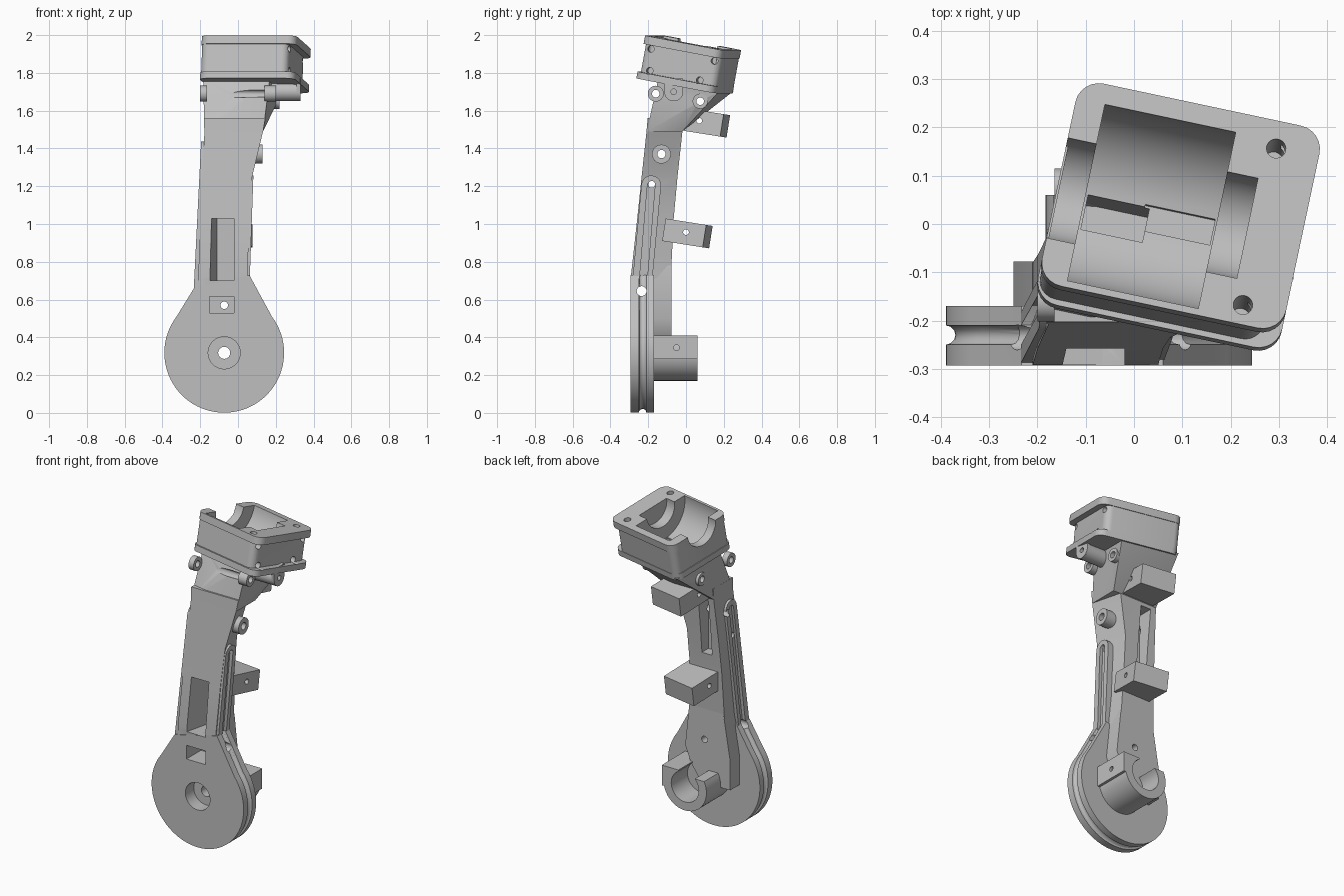
import bpy, bmesh
from math import radians, sin, cos, pi
from mathutils import Vector, Matrix

if "Cube" in bpy.data.objects:
    bpy.data.objects.remove(bpy.data.objects["Cube"])

grey = bpy.data.materials.new("matte grey")
grey.use_nodes = True
grey.diffuse_color = (0.52, 0.52, 0.52, 1)
grey.node_tree.nodes["Principled BSDF"].inputs["Base Color"].default_value = (0.52, 0.52, 0.52, 1)
parts = {}


def finish(name, bm, solid=True):
    bmesh.ops.recalc_face_normals(bm, faces=bm.faces)
    me = bpy.data.meshes.new(name)
    bm.to_mesh(me)
    bm.free()
    me.materials.append(grey)
    ob = bpy.data.objects.new(name, me)
    bpy.context.collection.objects.link(ob)
    if solid:
        parts[name] = ob
    else:
        ob.hide_render = True
    return ob


def loft(name, rings, solid=True):
    bm = bmesh.new()
    vs = [[bm.verts.new(p) for p in r] for r in rings]
    n = len(vs[0])
    for a, b in zip(vs, vs[1:]):
        for i in range(n):
            j = (i + 1) % n
            bm.faces.new((a[i], a[j], b[j], b[i]))
    bm.faces.new(vs[0][::-1])
    bm.faces.new(vs[-1])
    return finish(name, bm, solid)


def hull(name, pts, solid=True):
    bm = bmesh.new()
    for p in pts:
        bm.verts.new(p)
    res = bmesh.ops.convex_hull(bm, input=bm.verts)
    junk = {g for g in res["geom_interior"] if isinstance(g, bmesh.types.BMVert)}
    bmesh.ops.delete(bm, geom=list(junk), context="VERTS")
    bmesh.ops.dissolve_limit(bm, angle_limit=0.01, verts=bm.verts, edges=bm.edges)
    return finish(name, bm, solid)


def block(name, x, y, z, m=Matrix(), solid=True):
    return hull(name, [m @ Vector((a, b, c)) for a in x for b in y for c in z], solid)


def cyl(name, p, q, r, solid=True, n=40):
    p, q = Vector(p), Vector(q)
    rot = (q - p).to_track_quat("Z", "Y")
    ring = [rot @ Vector((r * cos(2 * pi * i / n), r * sin(2 * pi * i / n), 0)) for i in range(n)]
    return loft(name, [[p + v for v in ring], [q + v for v in ring]], solid)


def slab(name, u, v, z, rad, m):
    # plate with rounded corners
    ring = []
    for k, (sx, sy) in enumerate(((1, 1), (0, 1), (0, 0), (1, 0))):
        cx = u[sx] + (-rad if sx else rad)
        cy = v[sy] + (-rad if sy else rad)
        for i in range(7):
            a = pi / 2 * (k + i / 6)
            ring.append((cx + rad * cos(a), cy + rad * sin(a)))
    return loft(name, [[m @ Vector((a, b, h)) for a, b in ring] for h in z])


def pill(name, p, q, r, xs, lean, solid=True):
    # rounded strip in the side plane, its x sliding with height
    a0 = (Vector(q) - Vector(p)).angle_signed(Vector((1, 0)))
    ring = [(c[0] + r * cos(a0 + s + pi * i / 10), c[1] + r * sin(a0 + s + pi * i / 10))
            for c, s in ((q, -pi / 2), (p, pi / 2)) for i in range(11)]
    return loft(name, [[(x + lean * (z - 0.7), y, z) for y, z in ring] for x in xs], solid)


def cut(cutters, names):
    for name in names:
        ob = parts[name]
        bpy.context.view_layer.objects.active = ob
        for c in cutters:
            mod = ob.modifiers.new("cut", "BOOLEAN")
            mod.operation = "DIFFERENCE"
            mod.solver = "EXACT"
            mod.object = c
            bpy.ops.object.modifier_apply(modifier=mod.name)
    for c in cutters:
        bpy.data.objects.remove(c)


def xhole(y, z, r, x=(-0.5, 0.5)):
    return cyl("cutter", (x[0], y, z), (x[1], y, z), r, False, 24)


# grooved pulley wheel with a tapering shoulder
CX, CZ, R = -0.073, 0.318, 0.317


def teardrop(y, inset):
    pts = [(0.06 - inset, 0.73), (-0.233 + inset, 0.66)]
    a0, a1 = radians(143), radians(397)
    for i in range(57):
        a = a0 + (a1 - a0) * i / 56
        pts.append((CX + (R - inset) * cos(a), CZ + (R - inset) * sin(a)))
    return [(x, y, z) for x, z in pts]


groove = [(-0.293, 0), (-0.25, 0)]
groove += [(-0.23 - 0.02 * cos(t * pi / 6), 0.02 * sin(t * pi / 6)) for t in range(1, 6)]
groove += [(-0.21, 0), (-0.17, 0)]
loft("pulley_wheel", [teardrop(y, d) for y, d in groove])

# arm: sections rising from the wheel, narrower at the back
sections = [(0.55, -0.2, 0.04, -0.285, -0.09, 0.01), (0.72, -0.21, 0.05, -0.292, -0.08, 0.02),
            (1.03, -0.2, 0.06, -0.258, -0.065, 0.04), (1.25, -0.19, 0.075, -0.235, -0.045, 0.05),
            (1.48, -0.178, 0.13, -0.21, -0.02, 0.05), (1.56, -0.18, 0.145, -0.203, -0.01, 0.03)]
loft("arm", [[(a, c, z), (b, c, z), (b - t, d, z), (a, d, z)] for z, a, b, c, d, t in sections])
spine = [(-0.25, 0.3), (-0.25, 0.48), (-0.2, 0.78), (0.03, 0.78), (0.06, 0.5), (0.02, 0.4), (-0.05, 0.3)]
loft("lower_spine", [[(x, y, z) for x, z in spine] for y in (-0.18, -0.078)])

# cable tracks on both sides
pill("left_track", (-0.235, 0.66), (-0.184, 1.205), 0.052, (0.0, 0.062), 0.035)
pill("right_track", (-0.235, 0.66), (-0.165, 1.385), 0.052, (-0.16, -0.232), 0.05)
cut([pill("cutter", (-0.235, 0.6), (-0.184, 1.205), 0.02, (0.042, 0.2), 0.035, False)], ["left_track"])
cut([pill("cutter", (-0.235, 0.6), (-0.165, 1.385), 0.02, (-0.212, -0.4), 0.05, False)], ["right_track"])

# rear clamp hub, open at the top, and its lug
HX = -0.035
cyl("rear_hub", (HX, -0.2, CZ), (HX, 0.06, CZ), 0.148)
block("hub_lug", (0.01, 0.125), (-0.18, 0.06), (0.285, 0.41))
cut([cyl("cutter", (HX, -0.1, CZ), (HX, 0.2, CZ), 0.095, False),
     block("cutter", (-0.3, 0.01), (-0.14, 0.2), (0.385, 0.6), solid=False),
     block("cutter", (0, 0.2), (-0.3, 0.2), (0.405, 0.6), solid=False)], ["rear_hub"])
cut([cyl("cutter", (HX, -0.1, CZ), (HX, 0.2, CZ), 0.095, False), xhole(-0.05, 0.345, 0.015)], ["hub_lug"])

# rear brackets, turned and tipped with the head
for name, x, y, z, depth in (("middle_bracket", -0.066, -0.1, 0.967, 0.22), ("upper_bracket", -0.045, -0.03, 1.557, 0.243)):
    m = Matrix.Translation((x, y, z)) @ Matrix.Rotation(radians(-9), 4, "X") @ Matrix.Rotation(radians(-9), 4, "Z")
    block(name, (-0.11, 0.11), (0, depth), (-0.06, 0.06), m)
    cut([xhole(y + 0.1, z - 0.01, 0.015)], [name])

# head housing, turned and then tilted back
M = Matrix.Translation((0.095, 0.04, 1.959)) @ Matrix.Rotation(radians(-12), 4, "Z") @ Matrix.Rotation(radians(-10.5), 4, "X")
slab("head_body", (-0.252, 0.222), (-0.213, 0.211), (-0.01, -0.232), 0.04, M)
slab("head_top_flange", (-0.256, 0.261), (-0.22, 0.216), (0, -0.045), 0.05, M)
slab("head_lower_flange", (-0.256, 0.261), (-0.225, 0.213), (-0.195, -0.232), 0.05, M)

# neck between head and arm
neck = [M @ Vector((u, v, -0.22)) for u in (-0.25, 0.11) for v in (-0.13, 0.208)]
neck += [(x, y, 1.49) for x in (-0.178, 0.133) for y in (-0.208, -0.02)]
hull("neck", neck)

# side bosses and the hinge lug
bosses = {"front_left_boss": (-0.16, 1.69, 0.14, 0.2, 0.042), "front_right_boss": (-0.16, 1.69, -0.2, -0.165, 0.042),
          "rear_neck_boss": (0.075, 1.65, -0.165, 0.22, 0.04),
          "arm_boss": (-0.13, 1.37, 0.0, 0.13, 0.05), "hinge_tube": (-0.065, 1.7, 0.15, 0.325, 0.05)}
for name, (y, z, a, b, r) in bosses.items():
    cyl(name, (a, y, z), (b, y, z), r)
lug = [(x, -0.065 + 0.05 * cos(pi * i / 12), 1.7 - 0.05 * sin(pi * i / 12)) for x in (0.31, 0.33) for i in range(13)]
lug += [(x, y, 1.77) for x in (0.31, 0.33) for y in (-0.115, -0.015)]
hull("hinge_plate", lug)

# cradle hollow, bearing notches and floor slots in the head
head = ["head_body", "head_top_flange", "head_lower_flange", "neck"]


def uvz(*p):
    return M @ Vector(p)


cut([cyl("cutter", uvz(-0.195, -0.016, 0), uvz(0.082, -0.016, 0), 0.19, False, 64),
     cyl("cutter", uvz(-0.4, -0.019, 0), uvz(0.147, -0.019, 0), 0.108, False, 48),
     block("cutter", (-0.19, -0.06), (-0.06, 0.015), (-0.1, -0.3), M, False),
     block("cutter", (-0.07, 0.078), (-0.035, 0.02), (-0.1, -0.2), M, False)]
    + [cyl("cutter", uvz(0.171, v, 0.1), uvz(0.171, v, -0.15), 0.02, False, 24) for v in (-0.179, 0.158)]
    + [cyl("cutter", uvz(0.18, v, z), uvz(0.4, v, z), 0.018, False, 20)
       for v, z in ((0.175, -0.065), (-0.175, -0.065), (0.115, -0.18), (-0.16, -0.18))], head)

# through holes for bolts and cables
cut([xhole(-0.16, 1.69, 0.02)], ["front_left_boss", "front_right_boss", "neck"])
cut([xhole(0.075, 1.65, 0.02)], ["rear_neck_boss", "neck"])
cut([xhole(-0.13, 1.37, 0.022)], ["arm_boss", "arm", "right_track"])
cut([xhole(-0.065, 1.7, 0.015, (0.2, 0.5))], ["hinge_tube", "hinge_plate"])
cut([xhole(-0.182, 1.21, 0.018)], ["arm", "left_track", "right_track"])
cut([xhole(-0.235, 0.645, 0.026)], ["arm", "pulley_wheel", "left_track", "right_track"])

# front windows with a slanted side, rear slot and axle bore
window = [(x, y, z) for x, y in ((-0.15, -0.3), (-0.11, -0.13), (-0.02, -0.13), (-0.02, -0.3)) for z in (0.7, 1.03)]
cut([hull("cutter", window, False),
     block("cutter", (-0.15, -0.02), (-0.4, -0.15), (0.53, 0.615), solid=False)],
    ["arm", "pulley_wheel", "lower_spine", "left_track", "right_track"])
cut([block("cutter", (-0.14, -0.07), (-0.12, 0.1), (1.12, 1.47), solid=False)], ["arm"])
cut([cyl("cutter", (CX, -0.5, 0.57), (CX, 0.2, 0.57), 0.02, False, 24)], ["pulley_wheel", "lower_spine", "arm"])
cut([cyl("cutter", (CX, -0.5, CZ), (CX, -0.21, CZ), 0.085, False),
     cyl("cutter", (CX, -0.5, CZ), (CX, 0.2, CZ), 0.032, False, 24)], ["pulley_wheel", "lower_spine", "rear_hub"])

# smooth round surfaces, sharp edges kept
bpy.ops.object.select_all(action="DESELECT")
for ob in parts.values():
    ob.select_set(True)
    bpy.context.view_layer.objects.active = ob
bpy.ops.object.shade_smooth_by_angle(angle=radians(30))
